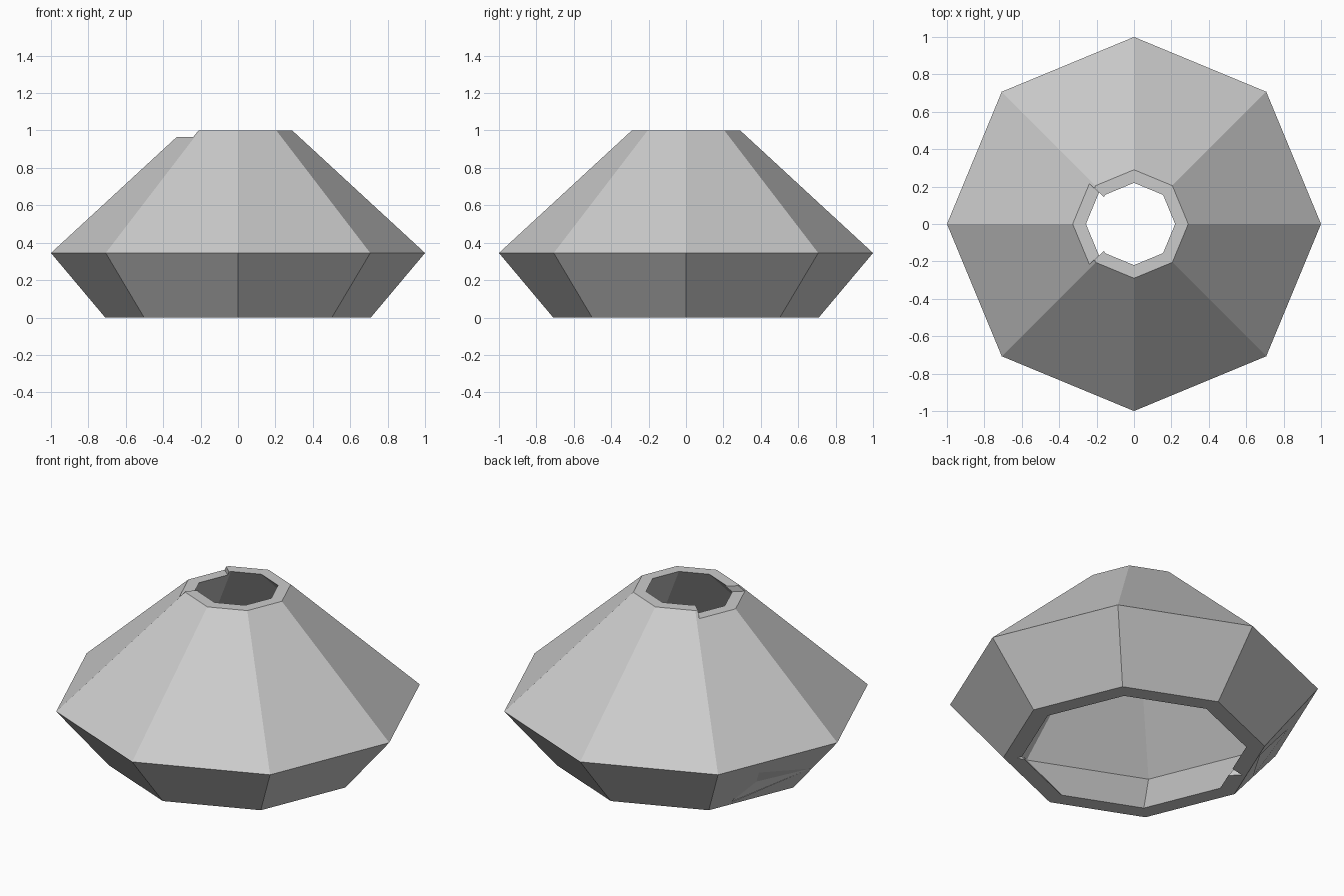
import bpy, bmesh
from math import sin, cos, radians
from mathutils import Vector

if "Cube" in bpy.data.objects:
    bpy.data.objects.remove(bpy.data.objects["Cube"])

SIDES = 8
# Closed cross-section of the wall: outer skin, then inner skin (radius, height)
PROFILE = [(0.71, 0.0), (1.0, 0.345), (0.29, 1.0),
           (0.22, 1.0), (0.905, 0.35), (0.61, 0.0)]


def add_object(name, bm):
    bmesh.ops.recalc_face_normals(bm, faces=bm.faces[:])
    me = bpy.data.meshes.new(name)
    bm.to_mesh(me)
    bm.free()
    ob = bpy.data.objects.new(name, me)
    bpy.context.collection.objects.link(ob)
    return ob


def polar(r, deg, z):
    return Vector((r * cos(radians(deg)), r * sin(radians(deg)), z))


# Faceted hollow shell, open at top and bottom
bm = bmesh.new()
rings = [[bm.verts.new(polar(r, 360 * i / SIDES, z)) for r, z in PROFILE]
         for i in range(SIDES)]
n = len(PROFILE)
for i in range(SIDES):
    a, b = rings[i], rings[(i + 1) % SIDES]
    for k in range(n):
        bm.faces.new((a[k], b[k], b[(k + 1) % n], a[(k + 1) % n]))
shell = add_object("shell", bm)


# Convex wedge cutters that knock chips out of the shell
def chip(name, points):
    bm = bmesh.new()
    for p in points:
        bm.verts.new(p)
    bmesh.ops.convex_hull(bm, input=bm.verts[:])
    cutter = add_object(name, bm)
    cutter.hide_render = True
    cutter.hide_viewport = True
    mod = shell.modifiers.new(name, 'BOOLEAN')
    mod.operation = 'DIFFERENCE'
    mod.solver = 'EXACT'
    mod.object = cutter


# Broken left part of the top rim
chip("top_rim_chip", [polar(r, d, z) for d in (138, 180, 222)
                      for r, z in ((0.1, 0.965), (0.45, 0.965), (0.1, 1.1), (0.45, 1.1))])
# Dent in the lower back-left facet
chip("back_left_chip", [polar(0.96, 150, 0.345), polar(0.83, 179, 0.15),
                        polar(0.68, 146, 0.02), polar(0.72, 157, 0.13),
                        polar(1.2, 158, 0.15)])
# Nicks in the bottom edge
for name, deg in (("front_right_nick", 314), ("left_nick", 163)):
    chip(name, [polar(0.55, deg - 5, -0.02), polar(0.55, deg + 5, -0.02),
                polar(0.64, deg, -0.02), polar(0.62, deg, 0.1)])
